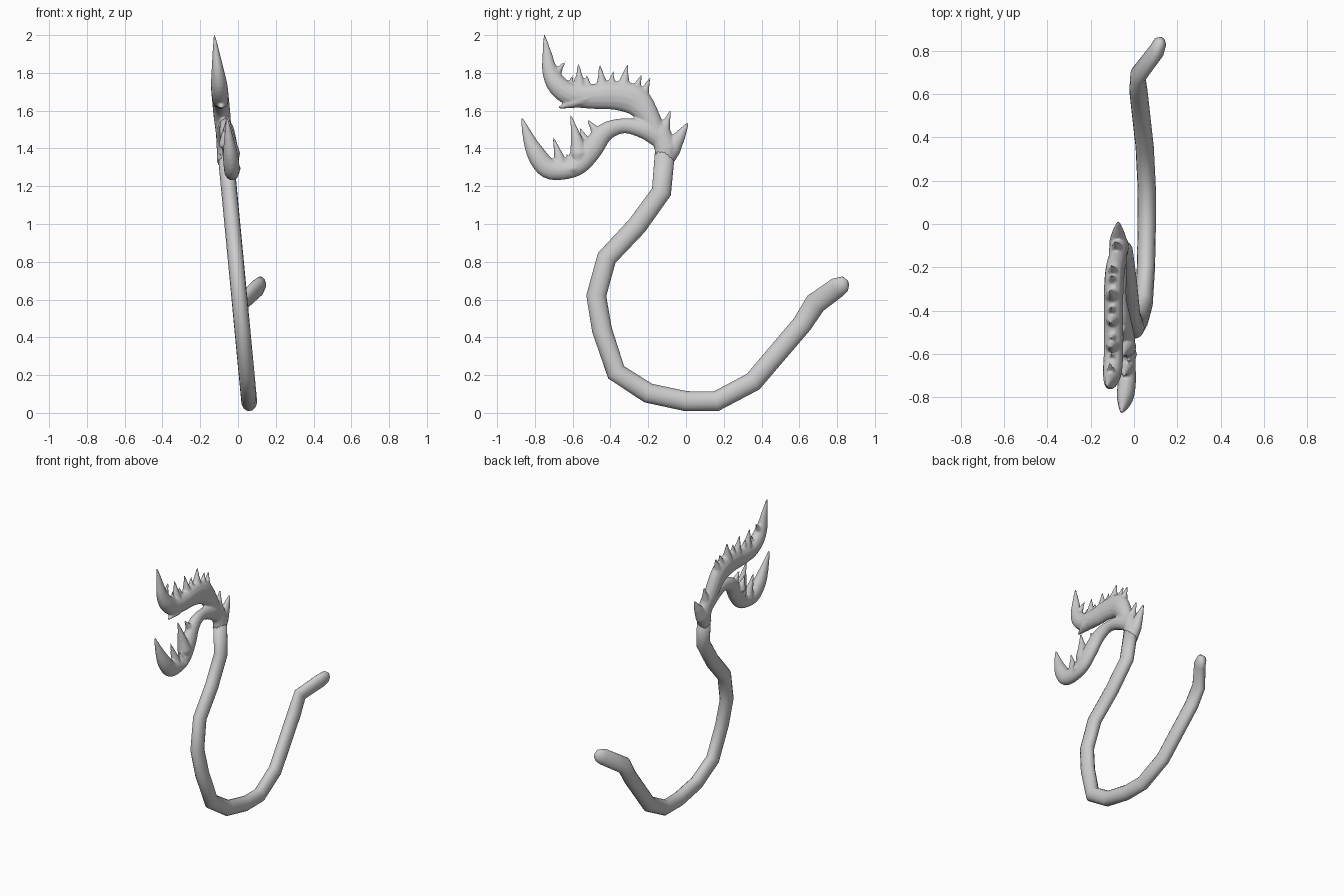
import bpy, bmesh, math
from mathutils import Vector


def lean(z):
    # the whole serpent leans slightly sideways with height
    return 0.065 - 0.095 * z


def smooth_path(pts, steps=4):
    # Catmull-Rom resampling of (x, y, z, rx, r) rows
    out = []
    for i in range(len(pts) - 1):
        a, b = pts[max(i - 1, 0)], pts[i]
        c, d = pts[i + 1], pts[min(i + 2, len(pts) - 1)]
        for s in range(steps):
            t = s / steps
            out.append([0.5 * (2 * q + (r - p) * t + (2 * p - 5 * q + 4 * r - w) * t * t
                               + (3 * q - p - 3 * r + w) * t ** 3)
                        for p, q, r, w in zip(a, b, c, d)])
    out.append(list(pts[-1]))
    return out


def tube(bm, pts, sides=14):
    # sweep an ellipse along rows of (x, y, z, rx, r)
    rings = []
    for i, p in enumerate(pts):
        c = Vector(p[:3])
        back = (c - Vector(pts[i - 1][:3])).normalized() if i else Vector()
        fore = (Vector(pts[i + 1][:3]) - c).normalized() if i < len(pts) - 1 else Vector()
        t = (back + fore).normalized()
        side = (Vector((1, 0, 0)) - t * t.x).normalized()
        up = t.cross(side)
        rings.append([bm.verts.new(c + side * p[3] * math.cos(a) + up * p[4] * math.sin(a))
                      for a in (2 * math.pi * k / sides for k in range(sides))])
    for r0, r1 in zip(rings, rings[1:]):
        for k in range(sides):
            n = (k + 1) % sides
            bm.faces.new((r0[k], r0[n], r1[n], r1[k]))
    bm.faces.new(rings[0][::-1])
    bm.faces.new(rings[-1])


def spike(bm, base, tip, r, dx=0.0):
    # slightly curved thorn from base to tip in the y-z plane
    rows = []
    for t, k in ((-0.15, 0.8), (0, 1), (0.3, 0.72), (0.65, 0.36), (1, 0.08)):
        y = base[0] + (tip[0] - base[0]) * max(t, 0) ** 1.2 * (1 if t > 0 else 0)
        z = base[1] + (tip[1] - base[1]) * t
        rows.append((lean(z) + dx, y, z, r * k * 0.95, r * k))
    tube(bm, rows, 10)


def finish(bm, name):
    bmesh.ops.recalc_face_normals(bm, faces=bm.faces)
    me = bpy.data.meshes.new(name)
    bm.to_mesh(me)
    bm.free()
    ob = bpy.data.objects.new(name, me)
    bpy.context.collection.objects.link(ob)
    for p in me.polygons:
        p.use_smooth = True
    return ob


# body: one kinked tube from tail tip to neck
body = bmesh.new()
path = [(0.132, 0.855, 0.685, 0.012, 0.02), (0.122, 0.84, 0.682, 0.03, 0.042),
        (0.105, 0.80, 0.663, 0.036, 0.054), (0.018, 0.685, 0.58, 0.036, 0.058)]
for y, z in ((0.615, 0.47), (0.355, 0.165), (0.16, 0.062), (0.0, 0.062), (-0.2, 0.105),
             (-0.37, 0.215), (-0.445, 0.44), (-0.475, 0.62), (-0.42, 0.82),
             (-0.26, 0.99), (-0.13, 1.17), (-0.11, 1.40)):
    path.append((lean(z), y, z, 0.042, 0.053))
tube(body, path, 16)
finish(body, "body")

# head: jaws, horns and thorns fused together
head = bmesh.new()
tube(head, [(lean(1.30), -0.12, 1.30, 0.036, 0.047), (lean(1.4), -0.105, 1.40, 0.045, 0.062),
            (lean(1.48), -0.135, 1.48, 0.042, 0.055), (lean(1.54), -0.17, 1.54, 0.03, 0.035)])

# upper jaw, sweeping into the tall front horn
upper = [(-0.148, 1.45, 0.05), (-0.195, 1.565, 0.058), (-0.27, 1.655, 0.08),
         (-0.38, 1.68, 0.076), (-0.5, 1.675, 0.066), (-0.61, 1.685, 0.06),
         (-0.68, 1.735, 0.055), (-0.72, 1.81, 0.042), (-0.735, 1.9, 0.025), (-0.75, 2.003, 0.005)]
tube(head, smooth_path([(lean(z), y, z, min(r * 0.8, 0.045), r) for y, z, r in upper]))

# lower jaw, curling up into the chin horn
lower = [(-0.14, 1.46, 0.058), (-0.22, 1.5, 0.05), (-0.33, 1.52, 0.04), (-0.43, 1.485, 0.05),
         (-0.5, 1.395, 0.058), (-0.565, 1.315, 0.052), (-0.645, 1.285, 0.05),
         (-0.73, 1.295, 0.055), (-0.79, 1.365, 0.05), (-0.835, 1.46, 0.03), (-0.87, 1.565, 0.005)]
tube(head, smooth_path([(lean(z) + 0.025 * min(1, i / 4), y, z, min(r * 0.8, 0.042), r)
                        for i, (y, z, r) in enumerate(lower)]))

# crest thorns on the upper jaw, and the snout lip
for base, tip, r in (((-0.235, 1.65), (-0.19, 1.775), 0.042), ((-0.27, 1.69), (-0.235, 1.79), 0.036),
                     ((-0.335, 1.70), (-0.31, 1.845), 0.045), ((-0.40, 1.70), (-0.385, 1.81), 0.036),
                     ((-0.44, 1.69), (-0.457, 1.845), 0.043), ((-0.52, 1.69), (-0.525, 1.79), 0.036),
                     ((-0.56, 1.69), (-0.57, 1.85), 0.043), ((-0.62, 1.70), (-0.60, 1.79), 0.03),
                     ((-0.70, 1.77), (-0.635, 1.865), 0.034), ((-0.70, 1.73), (-0.755, 1.84), 0.03)):
    spike(head, base, tip, r)
tube(head, [(lean(1.6), y, z, r, r * 0.8) for y, z, r in
            ((-0.52, 1.665, 0.04), (-0.6, 1.64, 0.035), (-0.675, 1.615, 0.006))], 10)

# teeth on the lower jaw
for base, tip, r, dx in (((-0.66, 1.30), (-0.705, 1.465), 0.04, 0.025),
                         ((-0.565, 1.37), (-0.612, 1.58), 0.05, 0.03),
                         ((-0.53, 1.42), (-0.56, 1.51), 0.035, 0.0),
                         ((-0.46, 1.46), (-0.525, 1.555), 0.04, 0.02),
                         ((-0.60, 1.29), (-0.635, 1.375), 0.035, 0.04)):
    spike(head, base, tip, r, dx)

# nape horn and small ear thorn
tube(head, [(lean(1.45), y, z, r * 0.8, r) for y, z, r in
            ((-0.12, 1.33, 0.05), (-0.075, 1.40, 0.05), (-0.03, 1.47, 0.03), (0.01, 1.535, 0.006))], 12)
spike(head, (-0.125, 1.46), (-0.08, 1.605), 0.045)

head_ob = finish(head, "head")
fuse = head_ob.modifiers.new("fuse", 'REMESH')
fuse.mode = 'VOXEL'
fuse.voxel_size = 0.007
fuse.use_smooth_shade = True
soft = head_ob.modifiers.new("soften", 'SMOOTH')
soft.factor = 0.5
soft.iterations = 2
